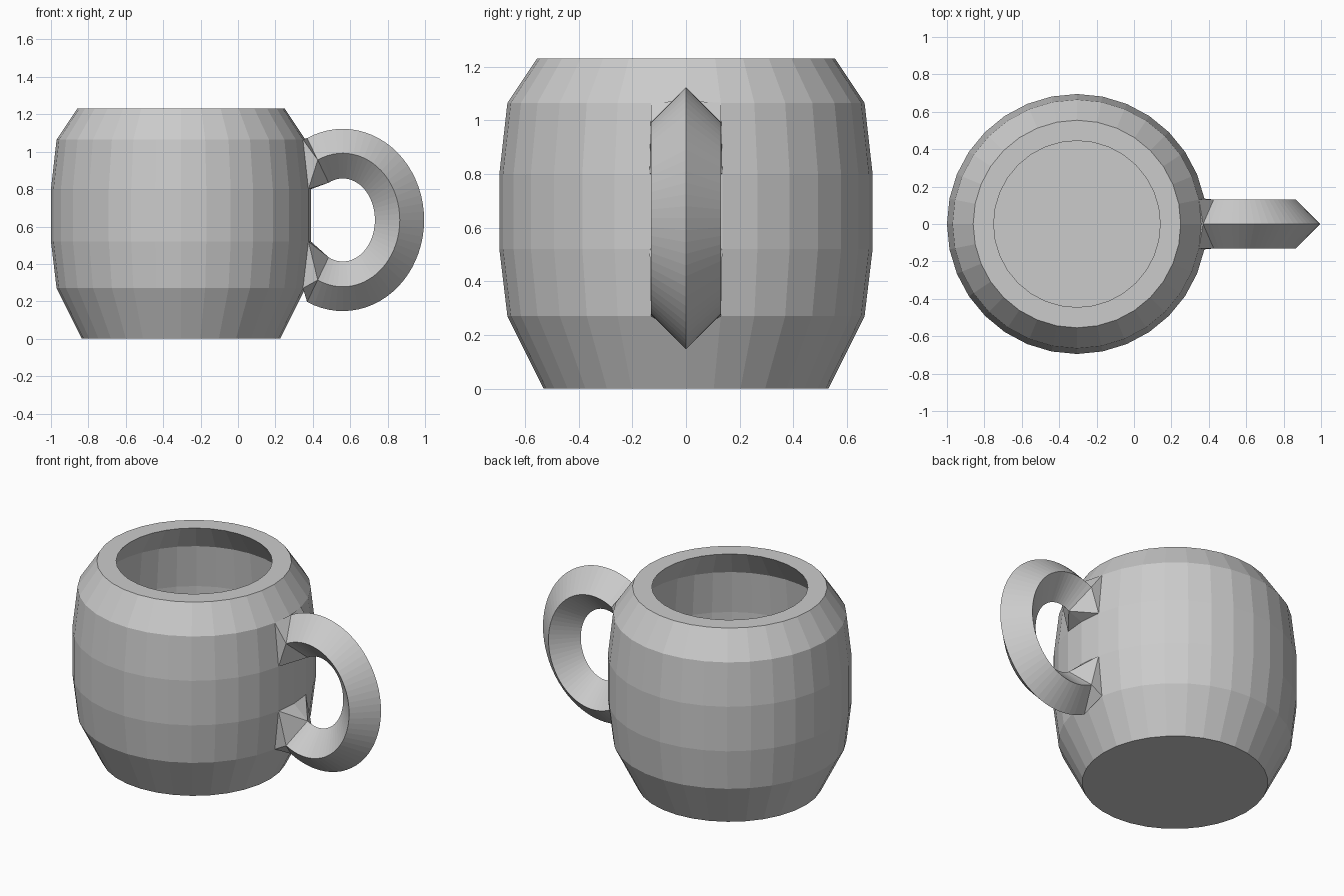
import bpy, bmesh
from math import sin, cos, pi, radians

if "Cube" in bpy.data.objects:
    bpy.data.objects.remove(bpy.data.objects["Cube"])

SIDES, CX = 32, -0.305
bm = bmesh.new()

# barrel-shaped body: outside profile, rim, then inside wall (radius, z)
profile = [(0.53, 0), (0.665, 0.27), (0.695, 0.52), (0.695, 0.80), (0.665, 1.065),
           (0.555, 1.23), (0.445, 1.23), (0.555, 1.065), (0.585, 0.80),
           (0.585, 0.52), (0.555, 0.27), (0.46, 0.11)]
rings = [[bm.verts.new((CX + r * cos(2 * pi * i / SIDES), r * sin(2 * pi * i / SIDES), z))
          for i in range(SIDES)] for r, z in profile]
for j in range(len(rings) - 1):
    for i in range(SIDES):
        # leave two openings on the +x side where the handle joins
        if j in (1, 3) and i in (0, SIDES - 1):
            continue
        k = (i + 1) % SIDES
        bm.faces.new((rings[j][i], rings[j][k], rings[j + 1][k], rings[j + 1][i]))
bm.faces.new(rings[0][::-1])   # underside
bm.faces.new(rings[-1])        # inner floor

# handle: diamond section swept along an oval arc
HX, HZ, STEPS, END = 0.56, 0.635, 44, radians(116)
section = [(0.435, 0.487, 0), (0.305, 0.357, 0.131), (0.172, 0.222, 0), (0.305, 0.357, -0.131)]
loops = []
for s in range(STEPS + 1):
    a = END * (1 - 2 * s / STEPS)
    loops.append([bm.verts.new((HX + rx * cos(a), y, HZ + rz * sin(a))) for rx, rz, y in section])
for p, q in zip(loops, loops[1:]):
    for i in range(4):
        k = (i + 1) % 4
        bm.faces.new((p[i], p[k], q[k], q[i]))


# faceted joints from each opening to the handle end
def joint(end, far_ring, near_ring):
    outer, inner = end[0], end[2]
    for side, ridge in ((1, end[1]), (-1, end[3])):
        far, near = far_ring[side], near_ring[side]
        for tri in ((outer, far_ring[0], far), (outer, far, ridge), (ridge, far, near),
                    (ridge, near, inner), (inner, near, near_ring[0])):
            bm.faces.new(tri)


joint(loops[0], rings[4], rings[3])
joint(loops[-1], rings[1], rings[2])

bmesh.ops.recalc_face_normals(bm, faces=bm.faces[:])
mesh = bpy.data.meshes.new("mug")
bm.to_mesh(mesh)
bm.free()
bpy.context.collection.objects.link(bpy.data.objects.new("mug", mesh))
